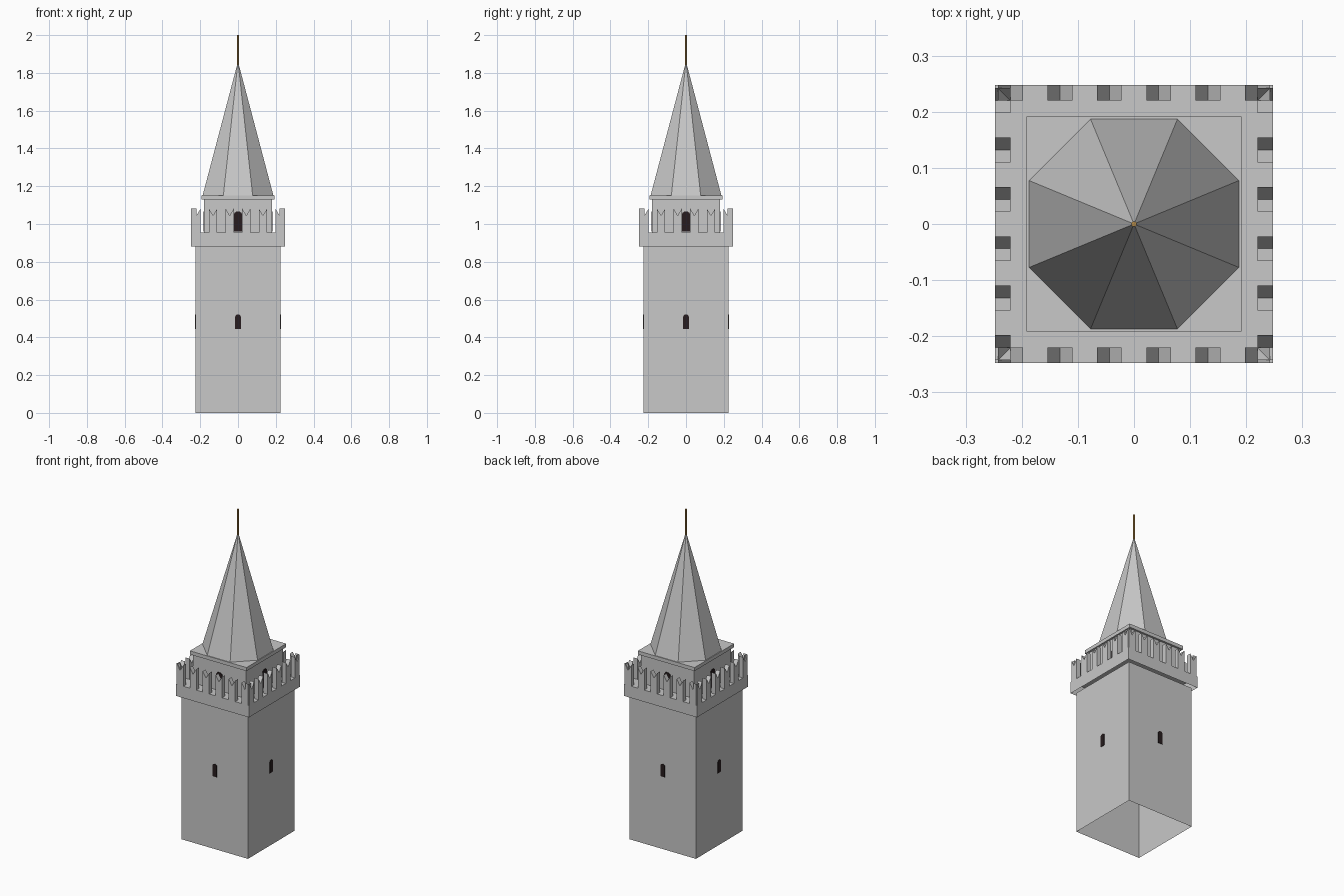
import bpy, bmesh, math
from mathutils import Matrix, Vector

if "Cube" in bpy.data.objects:
    bpy.data.objects.remove(bpy.data.objects["Cube"])


def material(name, rgb):
    m = bpy.data.materials.new(name)
    m.diffuse_color = (*rgb, 1)
    m.use_nodes = True
    m.node_tree.nodes["Principled BSDF"].inputs["Base Color"].default_value = m.diffuse_color
    return m


STONE = material("grey stone", (0.58, 0.58, 0.58))
DARK = material("dark opening", (0.02, 0.012, 0.013))
GOLD = material("dull gold", (0.45, 0.25, 0.06))


def finish(name, bm, mat):
    me = bpy.data.meshes.new(name)
    bm.to_mesh(me)
    bm.free()
    me.materials.append(mat)
    ob = bpy.data.objects.new(name, me)
    bpy.context.collection.objects.link(ob)
    return ob


def box(name, half, z0, z1, bottom=True, top=True):
    """Square block, optionally open at the bottom or top."""
    bm = bmesh.new()
    bmesh.ops.create_cube(bm, size=1)
    bmesh.ops.scale(bm, vec=(2 * half, 2 * half, z1 - z0), verts=bm.verts)
    bmesh.ops.translate(bm, vec=(0, 0, (z0 + z1) / 2), verts=bm.verts)
    bm.normal_update()
    drop = [f for f in bm.faces if (f.normal.z < -0.5 and not bottom)
            or (f.normal.z > 0.5 and not top)]
    bmesh.ops.delete(bm, geom=drop, context='FACES')
    return finish(name, bm, STONE)


def cone(name, r1, r2, z0, z1, sides, mat):
    bm = bmesh.new()
    bmesh.ops.create_cone(bm, cap_ends=True, segments=sides,
                          radius1=r1, radius2=r2, depth=z1 - z0)
    turn = Matrix.Rotation(math.pi / sides, 4, 'Z')
    bmesh.ops.transform(bm, matrix=Matrix.Translation((0, 0, (z0 + z1) / 2)) @ turn,
                        verts=bm.verts)
    return finish(name, bm, mat)


def four_sides(name, outlines, y0, y1, mat):
    """Extrude x-z outlines from y0 to y1 and repeat them on all four sides."""
    bm = bmesh.new()
    for outline in outlines:
        for k in range(4):
            rot = Matrix.Rotation(k * math.pi / 2, 3, 'Z')
            face = bm.faces.new([bm.verts.new(rot @ Vector((x, y0, z))) for x, z in outline])
            ext = bmesh.ops.extrude_face_region(bm, geom=[face], use_keep_orig=True)
            moved = [v for v in ext["geom"] if isinstance(v, bmesh.types.BMVert)]
            bmesh.ops.translate(bm, vec=rot @ Vector((0, y1 - y0, 0)), verts=moved)
    bmesh.ops.recalc_face_normals(bm, faces=bm.faces)
    return finish(name, bm, mat)


def swallowtail(cx, w, z0, notch, z1):
    return [(cx - w, z0), (cx + w, z0), (cx + w, z1), (cx, notch), (cx - w, z1)]


def arch(w, z0, z1, n=6):
    rise = w * 0.8
    pts = [(-w, z0), (w, z0)]
    return pts + [(w * math.cos(math.pi * i / n),
                   z1 - rise + rise * math.sin(math.pi * i / n)) for i in range(n + 1)]


# Shaft (open below) and overhanging parapet with its deck
box("tower_shaft", 0.225, 0, 0.882, bottom=False, top=False)
box("parapet", 0.2475, 0.882, 0.954, bottom=False)

# Notched battlements, six per side
centres = [-0.22 + 0.088 * i for i in range(6)]
four_sides("battlements", [swallowtail(c, 0.022, 0.954, 1.045, 1.082) for c in centres],
           -0.2475, -0.22, STONE)

# Upper chamber and roof slab
box("upper_chamber", 0.18, 0.954, 1.13, bottom=False, top=False)
box("roof_slab", 0.192, 1.13, 1.152)

# Eight-sided spire and finial rod
cone("spire", 0.187 / math.cos(math.pi / 8), 0, 1.152, 1.86, 8, STONE)
cone("finial_rod", 0.005, 0.005, 1.84, 2.0, 8, GOLD)

# Arched windows on every side
four_sides("shaft_windows", [arch(0.015, 0.445, 0.522)], -0.228, -0.224, DARK)
four_sides("chamber_windows", [arch(0.022, 0.96, 1.067)], -0.183, -0.179, DARK)
